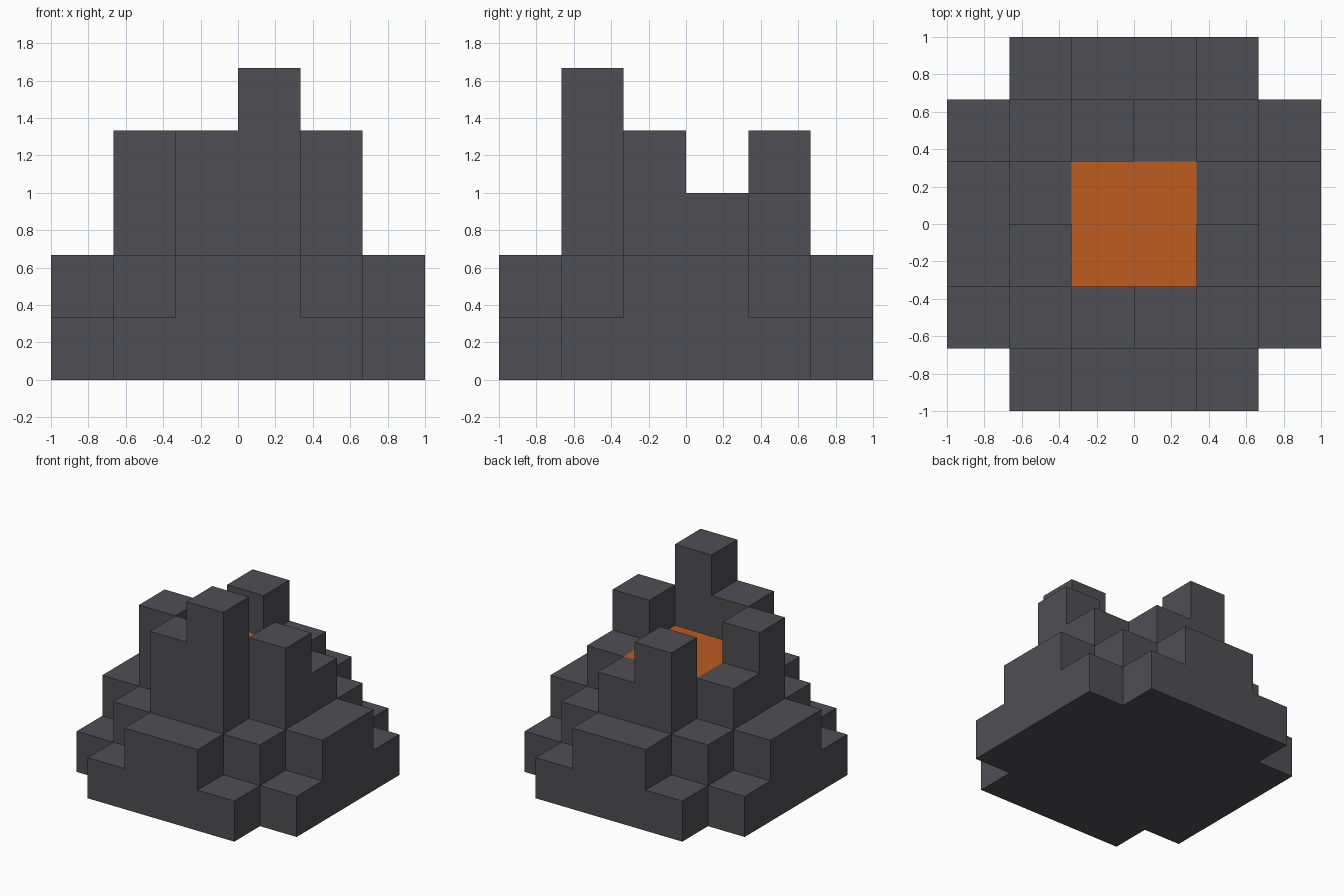
import bpy
import bmesh

cube = bpy.data.objects.get("Cube")
if cube:
    bpy.data.objects.remove(cube, do_unlink=True)

CELL = 1 / 3
# Column heights in cells, one string per row, front to back
ROWS = ["012210",
        "124521",
        "243342",
        "233332",
        "124321",
        "012210"]
N = len(ROWS)


def height(i, j):
    return int(ROWS[j][i]) if 0 <= i < N and 0 <= j < N else 0


def ring(i, j):
    """0 for the outer ring of columns, 2 for the centre."""
    return min(i, j, N - 1 - i, N - 1 - j)


def material(name, rgb):
    mat = bpy.data.materials.new(name)
    mat.use_nodes = True
    mat.diffuse_color = (*rgb, 1)
    bsdf = next(n for n in mat.node_tree.nodes if n.type == "BSDF_PRINCIPLED")
    bsdf.inputs["Base Color"].default_value = (*rgb, 1)
    return mat


def build(name, mat, level):
    """Make the exposed faces of all columns in one ring."""
    bm = bmesh.new()

    def quad(*corners):
        bm.faces.new([bm.verts.new(((x - N / 2) * CELL, (y - N / 2) * CELL, z * CELL))
                      for x, y, z in corners])

    for j in range(N):
        for i in range(N):
            h = height(i, j)
            if ring(i, j) != level or h == 0:
                continue
            # top and underside
            loop = [(i, j), (i + 1, j), (i + 1, j + 1), (i, j + 1)]
            quad(*[(x, y, h) for x, y in loop])
            quad(*[(x, y, 0) for x, y in reversed(loop)])
            # walls down to each lower neighbour
            sides = [(0, -1), (1, 0), (0, 1), (-1, 0)]
            for k, (dx, dy) in enumerate(sides):
                low = height(i + dx, j + dy)
                if low < h:
                    a, b = loop[k], loop[(k + 1) % 4]
                    quad((*a, low), (*b, low), (*b, h), (*a, h))
    bmesh.ops.remove_doubles(bm, verts=bm.verts, dist=0.001)
    mesh = bpy.data.meshes.new(name)
    bm.to_mesh(mesh)
    bm.free()
    mesh.materials.append(mat)
    obj = bpy.data.objects.new(name, mesh)
    bpy.context.collection.objects.link(obj)
    return obj


rock = material("dark rock", (0.078, 0.076, 0.086))
lava = material("orange lava", (0.51, 0.103, 0.015))

build("lower_slope", rock, 0)
build("crater_rim", rock, 1)

# Lava pool: orange surface on top, rock underneath
pool = build("lava_pool", lava, 2)
pool.data.materials.append(rock)
for face in pool.data.polygons:
    face.material_index = 0 if face.normal.z > 0.5 else 1
